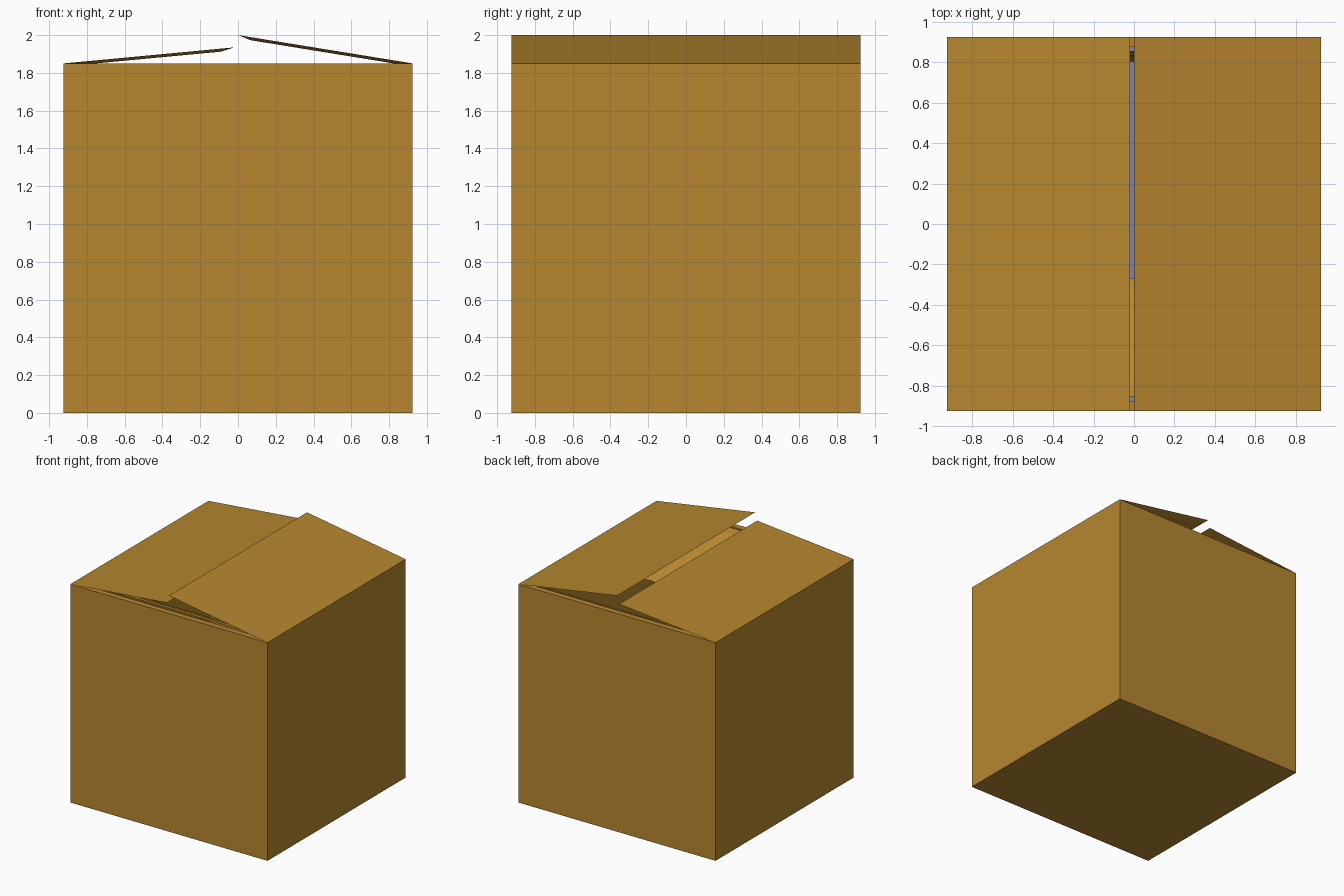
import bpy, bmesh, math
from mathutils import Vector

if "Cube" in bpy.data.objects:
    bpy.data.objects.remove(bpy.data.objects["Cube"])

HALF, TOP, WALL = 0.925, 1.85, 0.07

def material(name, rgb):
    m = bpy.data.materials.new(name)
    m.diffuse_color = (*rgb, 1)
    m.use_nodes = True
    m.node_tree.nodes["Principled BSDF"].inputs["Base Color"].default_value = m.diffuse_color
    return m

CARD = material("cardboard brown", (0.47, 0.242, 0.028))
INSIDE = material("inside blue", (0.205, 0.223, 0.50))

def finish(bm, name, mats):
    bmesh.ops.recalc_face_normals(bm, faces=bm.faces)
    me = bpy.data.meshes.new(name)
    bm.to_mesh(me)
    bm.free()
    for m in mats:
        me.materials.append(m)
    ob = bpy.data.objects.new(name, me)
    bpy.context.collection.objects.link(ob)
    return ob

# Open box: cube with the top inset and pushed down, blue inside
bm = bmesh.new()
bmesh.ops.create_cube(bm, size=1)
for v in bm.verts:
    v.co = (v.co.x * 2 * HALF, v.co.y * 2 * HALF, (v.co.z + 0.5) * TOP)
top = max(bm.faces, key=lambda f: f.calc_center_median().z)
bmesh.ops.inset_region(bm, faces=[top], thickness=WALL)
floor = bmesh.ops.extrude_face_region(bm, geom=[top])
bmesh.ops.delete(bm, geom=[top], context='FACES_ONLY')
for v in [g for g in floor["geom"] if isinstance(g, bmesh.types.BMVert)]:
    v.co.z = 0.03
for f in bm.faces:
    c = f.calc_center_median()
    if max(abs(c.x), abs(c.y)) < HALF - WALL + 0.005 and 0.02 < c.z < TOP - 0.01:
        f.material_index = 1
finish(bm, "box_body", [CARD, INSIDE])

# Flap: a sheet from hinge to tip whose second side is inset, giving bevelled edges
def flap(name, hinge, tip, half_width, side, thick=0.016):
    hinge, tip = Vector(hinge), Vector(tip)
    d = (tip - hinge).normalized()
    w = d.cross(Vector((0, 0, 1))).normalized()
    n = w.cross(d).normalized() * side * thick
    bm = bmesh.new()

    def ring(inset, offset):
        a, b, hw = hinge + d * inset, tip - d * inset, half_width - inset
        return [bm.verts.new(p + w * s * hw + offset)
                for p, s in ((a, -1), (a, 1), (b, 1), (b, -1))]

    outer, inner = ring(0, Vector()), ring(WALL, n)
    bm.faces.new(outer)
    bm.faces.new(inner[::-1])
    for i in range(4):
        j = (i + 1) % 4
        bm.faces.new((outer[i], outer[j], inner[j], inner[i]))
    return finish(bm, name, [CARD])

# Two large top flaps, slightly raised
flap("left_top_flap", (-HALF, 0, TOP), (-0.02, 0, 1.935), HALF, -1)
flap("right_top_flap", (HALF, 0, TOP), (0, 0, 2.0), HALF, -1)

# Two small flaps folded down into the box
REACH = HALF - WALL
flap("front_inner_flap", (0, -REACH, TOP), (0, -0.27, 1.53), REACH - 0.005, 1)
flap("back_inner_flap", (0, REACH, TOP), (0, 0.815, 1.2), REACH - 0.005, 1)
